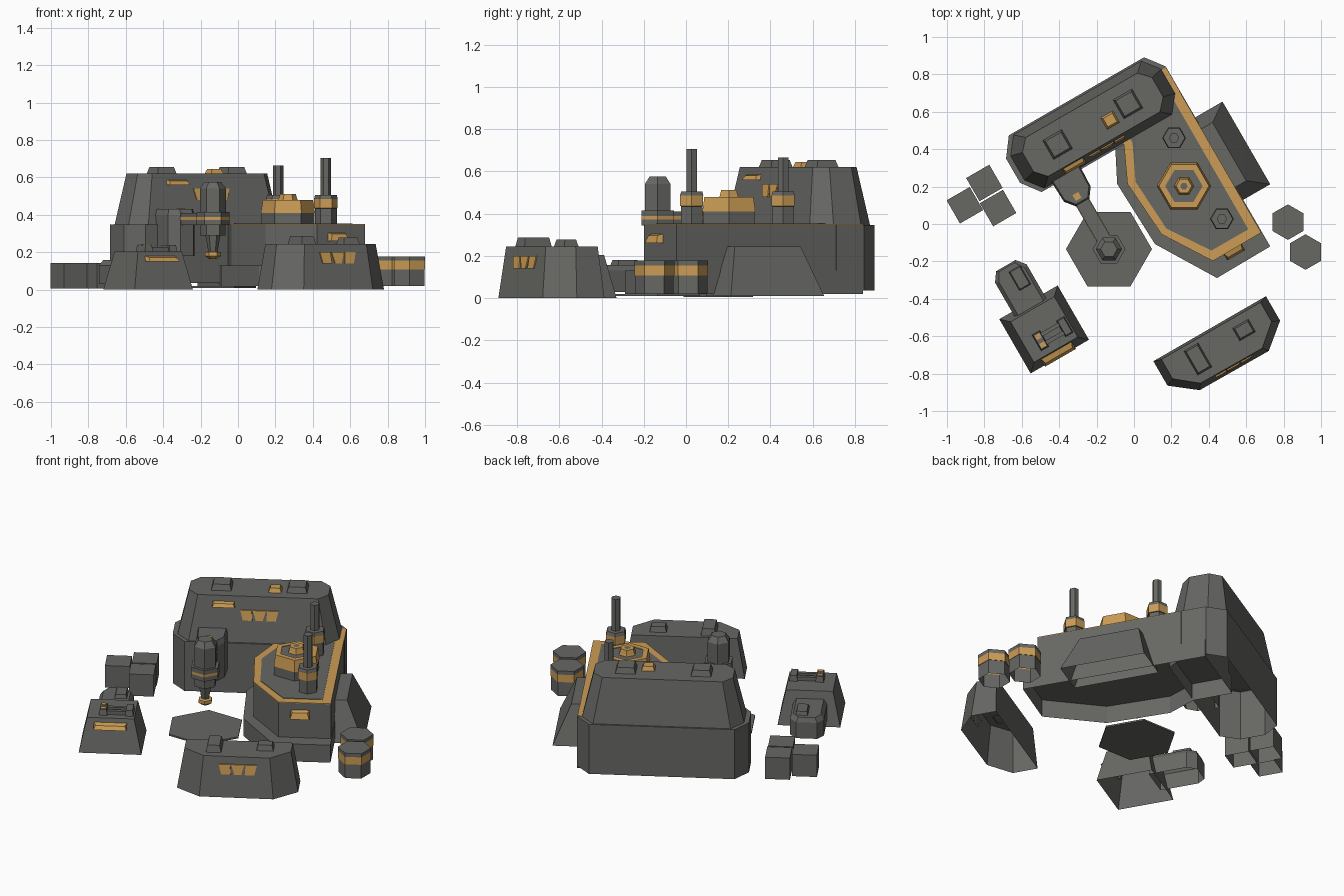
import bpy, bmesh, math
from mathutils import Matrix

if "Cube" in bpy.data.objects:
    bpy.data.objects.remove(bpy.data.objects["Cube"])

ROT = Matrix.Rotation(math.radians(30), 4, 'Z')   # the whole base sits turned by 30 degrees


def material(name, rgb):
    m = bpy.data.materials.new(name)
    m.diffuse_color = (*rgb, 1)
    m.use_nodes = True
    m.node_tree.nodes["Principled BSDF"].inputs["Base Color"].default_value = m.diffuse_color
    return m


MATS = [material("dark grey", (0.135, 0.135, 0.127)), material("amber", (0.60, 0.335, 0.09))]
GREY, AMBER = 0, 1


def loft(name, rings, mats=None, top=GREY, bottom=False, turned=True):
    """Skin a stack of equal-sized rings; mats gives one colour per band."""
    bm = bmesh.new()
    vs = [[bm.verts.new(p) for p in r] for r in rings]
    n = len(vs[0])
    for k in range(len(vs) - 1):
        for i in range(n):
            j = (i + 1) % n
            f = bm.faces.new((vs[k][i], vs[k][j], vs[k + 1][j], vs[k + 1][i]))
            f.material_index = mats[k] if mats else top
    bm.faces.new(vs[-1]).material_index = top
    if bottom:
        bm.faces.new(vs[0][::-1]).material_index = mats[0] if mats else top
    bmesh.ops.recalc_face_normals(bm, faces=bm.faces)
    if turned:
        bm.transform(ROT)
    me = bpy.data.meshes.new(name)
    bm.to_mesh(me)
    bm.free()
    for m in MATS:
        me.materials.append(m)
    ob = bpy.data.objects.new(name, me)
    bpy.context.collection.objects.link(ob)
    return ob


def at(points, z):
    return [(x, y, z) for x, y in points]


def rect(cu, cv, w, d, ch=0, chv=None):
    """Rectangle, or octagon when chamfered."""
    a, b = w / 2, d / 2
    if not ch:
        return [(cu - a, cv - b), (cu + a, cv - b), (cu + a, cv + b), (cu - a, cv + b)]
    c = chv or ch
    return [(cu + x, cv + y) for x, y in (
        (-a + ch, -b), (a - ch, -b), (a, -b + c), (a, b - c),
        (a - ch, b), (-a + ch, b), (-a, b - c), (-a, -b + c))]


def box(name, cu, cv, w, d, z0, z1, taper=0.0, mat=GREY, bottom=False):
    loft(name, [at(rect(cu, cv, w, d), z0),
                at(rect(cu, cv, w - 2 * taper, d - 2 * taper), z1)], top=mat, bottom=bottom)


def hex_stack(name, x, y, profile, mats, top=GREY, start=0, bottom=False):
    """Six-sided turned part from (radius, height) pairs, in world axes."""
    rings = [[(x + r * math.cos(math.radians(start + 60 * i)),
               y + r * math.sin(math.radians(start + 60 * i)), z) for i in range(6)]
             for r, z in profile]
    loft(name, rings, mats, top, bottom, False)


def sill(name, cu, v, w, z0, z1, depth):
    """Amber wedge standing out from a front wall."""
    a, b = w / 2, w / 2 - 0.012
    zs = z1 - 0.008
    loft(name, [[(cu - a, v, z0), (cu + a, v, z0), (cu + a, v, z1), (cu - a, v, z1)],
                [(cu - a, v - depth, z0), (cu + a, v - depth, z0),
                 (cu + b, v - depth * .7, zs), (cu - b, v - depth * .7, zs)]], top=AMBER)


def wall_marks(name, cu, v, z, lean, s=1.0):
    """Three simple painted wedges on a leaning front wall."""
    shapes = [[(-.11, .03), (-.045, .03), (-.04, -.03), (-.095, -.03)],
              [(-.038, .03), (.038, .03), (.02, -.03), (-.02, -.03)],
              [(.045, .03), (.11, .03), (.095, -.03), (.04, -.03)]]
    for i, sh in enumerate(shapes):
        rings = [[(cu + a * s, v + lean * b + off, z + b) for a, b in sh] for off in (.003, -.005)]
        loft(f"{name}_{i}", rings, top=AMBER)


# Main hall: lower block, leaning upper storey, roof
loft("hall_lower", [at(rect(.075, .57, .985, .35, .075, .1), .035),
                    at(rect(.075, .57, .985, .35, .075, .1), .347)])
loft("hall_upper", [at(rect(.075, .57, .93, .33, .07, .09), .345),
                    at(rect(.075, .57, .80, .24, .055, .06), .62)])
wall_marks("hall_mark", .085, .430, .51, .17)
sill("hall_sill", -.12, .452, .13, .56, .588, .04)
for i, cu in enumerate((-.141, .293)):
    box(f"hall_roof_hatch_{i}", cu, .572, .12, .12, .615, .655, .012)
box("hall_roof_amber_hatch", .167, .545, .08, .075, .615, .645, .012, AMBER)
box("hall_wall_panel", .285, .395, .13, .02, .24, .285)

# Side platform: stepped base, walls, amber rim and grey deck
base = [(.568, .64), (.118, .64), (.118, .405), (.029, .23), (.0435, -.149), (.24, -.472), (.571, -.468)]
wall = [(.566, .64), (.168, .64), (.168, .40), (.077, .204), (.100, -.121), (.266, -.382), (.566, -.38)]
deck = [(.515, .63), (.21, .63), (.21, .38), (.120, .19), (.138, -.108), (.288, -.33), (.515, -.33)]
loft("platform_base", [at(base, .02), at(base, .13)])
loft("platform_wall", [at(wall, .13), at(wall, .346)])
loft("platform_rim", [at(wall, .345), at(wall, .350)], top=AMBER)
loft("platform_deck", [at(deck, .345), at(deck, .353)])
sill("platform_sill", .39, -.378, .11, .26, .305, .04)

# Sloped buttress on the platform's outer side
loft("platform_buttress", [at([(.50, -.18), (.737, -.18), (.737, .33), (.50, .33)], .01),
                           at([(.50, -.10), (.635, -.10), (.635, .26), (.50, .26)], .245)])

# Hexagonal reactor on the deck with amber ring and centre cap
hex_stack("reactor_drum", .267, .203, [(.142, .35), (.142, .41), (.145, .41), (.134, .48), (.1, .48), (.1, .476)],
          [GREY, GREY, AMBER, AMBER, AMBER])
hex_stack("reactor_cap", .267, .203, [(.055, .47), (.048, .49), (.042, .512), (.02, .512)],
          [AMBER, AMBER, AMBER])

# Two chimneys
for i, (x, y, h) in enumerate(((.214, .46, .665), (.47, .027, .705))):
    hex_stack(f"chimney_{i}", x, y,
              [(.058, .35), (.058, .435), (.063, .437), (.063, .485), (.0635, .487), (.058, .505),
               (.028, .505), (.028, h)],
              [GREY, GREY, AMBER, GREY, GREY, GREY, GREY])

# Hexagonal work pad under the crane
hex_stack("work_pad", -.134, -.134, [(.23, .01), (.23, .02)], [GREY], bottom=True)

# Crane: wall mount, arm, drill head
mount = [(-.27, .42), (-.265, .29), (-.22, .235), (-.14, .235), (-.10, .29), (-.095, .42)]
loft("crane_mount", [at(mount, .18), at(mount, .40),
                     at([(u * .9 - .018, v * .9 + .035) for u, v in mount], .43)])
box("crane_mount_light", -.19, .28, .035, .035, .428, .434, 0, AMBER)
box("crane_arm", -.18, .12, .075, .34, .345, .41, bottom=True)
for i, cu in enumerate((-.2185, -.1415)):
    box(f"crane_arm_stripe_{i}", cu, .12, .004, .34, .373, .388, 0, AMBER)
hex_stack("crane_drill", -.134, -.134,
          [(.022, .165), (.042, .18), (.042, .20), (.025, .205), (.04, .29), (.068, .29), (.068, .345),
           (.088, .345), (.088, .372), (.088, .388), (.088, .415), (.07, .415), (.07, .54), (.045, .575)],
          [AMBER, AMBER, AMBER, GREY, GREY, GREY, GREY, GREY, AMBER, GREY, GREY, GREY, GREY], bottom=True)

# Front barricade with hatches and painted marks
loft("barricade", [at([(-.277, -.687), (-.277, -.838), (-.14, -.945), (.285, -.948), (.418, -.838), (.418, -.687)], 0),
                   at([(-.235, -.70), (-.235, -.82), (-.118, -.915), (.262, -.918), (.376, -.82), (.376, -.70)], .245)])
wall_marks("barricade_mark", .08, -.928, .17, .12)
box("barricade_hatch_large", -.065, -.796, .09, .15, .24, .287, .01)
box("barricade_hatch_small", .226, -.785, .10, .08, .24, .278, .01)

# Small bunker at front left: body, rear tunnel, roof gear
loft("bunker_body", [at(rect(-.698, -.248, .36, .335), 0),
                     at(rect(-.698, -.248, .27, .25), .205)])
tunnel = [(-.80, -.13), (-.605, -.13), (-.605, .10), (-.645, .15), (-.765, .15), (-.80, .10)]
loft("bunker_tunnel", [at(tunnel, .03), at(tunnel, .13),
                       at([(-.702 + (u + .702) * .8, v - .01) for u, v in tunnel], .158)])
box("bunker_tunnel_hatch", -.673, .055, .075, .12, .15, .18, .008)
sill("bunker_sill", -.698, -.375, .19, .15, .180, .048)
for i, cu in enumerate((-.595, -.745)):
    box(f"bunker_roof_block_{i}", cu, -.29, .05, .10, .20, .24, .006)
for i, cv in enumerate((-.315, -.265)):
    box(f"bunker_roof_pipe_{i}", -.67, cv, .13, .022, .20, .228)
    box(f"bunker_roof_clamp_{i}", -.745, cv, .03, .026, .20, .244, 0, AMBER)

# Crates at left
for i, (u, v) in enumerate(((-.583, .59), (-.733, .539), (-.587, .437))):
    box(f"crate_{i}", u, v, .143, .143, .005, .142)

# Hexagonal barrels at right
for i, (x, y) in enumerate(((.823, .01), (.917, -.15))):
    hex_stack(f"barrel_{i}", x, y,
              [(.092, .02), (.092, .108), (.095, .108), (.095, .155), (.095, .178)],
              [GREY, GREY, AMBER, GREY], start=30)
